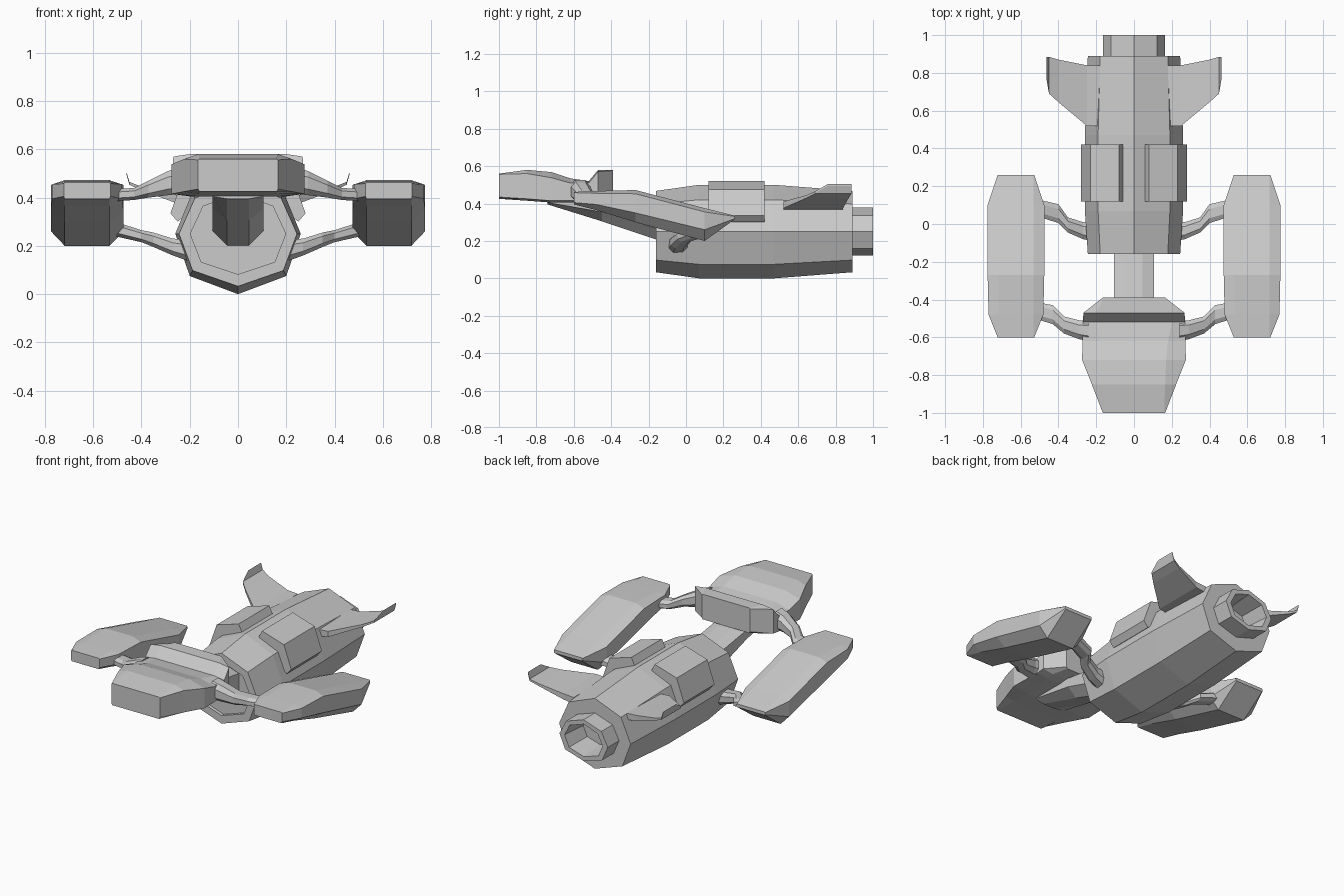
import bpy, bmesh
from mathutils import Vector

if "Cube" in bpy.data.objects:
    bpy.data.objects.remove(bpy.data.objects["Cube"])


def loft(name, rings, mirror=False):
    """Skin a list of equal-length closed rings and cap both ends."""
    bm = bmesh.new()
    loops = [[bm.verts.new(p) for p in r] for r in rings]
    n = len(loops[0])
    for a, b in zip(loops, loops[1:]):
        for i in range(n):
            j = (i + 1) % n
            bm.faces.new((a[i], a[j], b[j], b[i]))
    bm.faces.new(loops[0])
    bm.faces.new(loops[-1])
    bmesh.ops.recalc_face_normals(bm, faces=bm.faces)
    me = bpy.data.meshes.new(name)
    bm.to_mesh(me)
    bm.free()
    ob = bpy.data.objects.new(name, me)
    bpy.context.collection.objects.link(ob)
    if mirror:
        m = ob.modifiers.new("Mirror", 'MIRROR')
        m.use_mirror_merge = False
    return ob


def box_ring(y, cx, w, zb, zt, cb, ct, cw):
    """Chamfered rectangle in the xz plane: cb/ct bottom/top chamfer heights, cw chamfer width."""
    half = [(w - cw, zb), (w, zb + cb), (w, zt - ct), (w - cw, zt)]
    pts = half + [(-x, z) for x, z in reversed(half)]
    return [(cx + x, y, z) for x, z in pts]


# Main hull with stepped front face and hollow rear nozzle
HALF = [(0, 0), (.2, .075), (.26, .25), (.19, .42), (0, .5)]
OCT = HALF + [(-x, z) for x, z in HALF[-2:0:-1]]


def hull_ring(y, sx, sz):
    return [(x * sx, y, .25 + (z - .25) * sz) for x, z in OCT]


loft("main_hull", [hull_ring(*s) for s in [
    (-.14, .76, .67), (-.16, .76, .67), (-.16, .94, .87), (.07, 1, 1),
    (.47, 1, 1), (.89, .94, .87), (.89, .635, .51), (1, .635, .51),
    (1, .5, .4), (.84, .44, .35)]])

# Armour panels wrapped over the hull shoulders
panel = [(.05, .46), (.08, .52), (.23, .475), (.28, .335), (.25, .3), (.15, .38)]
loft("shoulder_panel", [[(x, y, z) for x, z in panel] for y in (.12, .42)], True)

# Rear fins with upturned tips
loft("rear_fin", [[(x, y0, z), (x, y1, z), (x, y1, z + t), (x, y0, z + t)]
                  for x, y0, y1, z, t in [
    (.18, .52, .84, .365, .04), (.25, .52, .84, .375, .035),
    (.40, .645, .87, .43, .015), (.45, .69, .885, .453, .012),
    (.462, .76, .885, .495, .01)]], True)

# Cockpit head: dished top and raised rear rim
loft("cockpit_head", [box_ring(y, 0, w, zb, zt, .01, ct, w - t)
                      for y, w, t, zb, zt, ct in [
    (-1, .165, .16, .425, .56, .004), (-.85, .223, .165, .415, .58, .02),
    (-.72, .275, .17, .405, .568, .03), (-.62, .272, .18, .405, .535, .025),
    (-.52, .27, .2, .405, .52, .01), (-.47, .268, .2, .41, .58, .01),
    (-.39, .165, .16, .425, .58, .004)]])

# Neck joining head to hull
loft("neck", [box_ring(y, 0, .105, zb, zt, c, .02, .06)
              for y, zb, zt, c in [
    (-.74, .395, .43, .01), (-.45, .305, .43, .05), (-.12, .195, .38, .06)]])

# Side pods, sloping down towards the rear
loft("side_pod", [box_ring(y, .625, w, zb, zt, cb, ct, w - .093)
                  for y, w, zb, zt, cb, ct in [
    (-.6, .097, .395, .462, .01, .004), (-.48, .145, .365, .467, .03, .012),
    (-.27, .15, .3, .472, .05, .02), (.1, .15, .2, .375, .06, .02),
    (.26, .097, .315, .335, .004, .004)]], True)


# Bent struts carrying the pods
def strut(name, path):
    rings = []
    for x, y, z, hy, hz in path:
        rings.append([Vector((x, y + a * hy, z + b * hz))
                      for a, b in ((-1, -.5), (-.5, -1), (.5, -1), (1, -.5),
                                   (1, .5), (.5, 1), (-.5, 1), (-1, .5))])
    loft(name, rings, True)


strut("front_strut", [(.24, -.565, .47, .055, .055), (.29, -.56, .46, .05, .05),
                      (.37, -.535, .435, .045, .035), (.43, -.48, .415, .05, .025),
                      (.51, -.46, .41, .045, .025)])
strut("rear_strut", [(.2, -.045, .18, .05, .045), (.27, -.035, .195, .045, .035),
                     (.35, -.005, .225, .04, .03), (.4, .055, .24, .05, .025),
                     (.51, .085, .27, .045, .03)])
